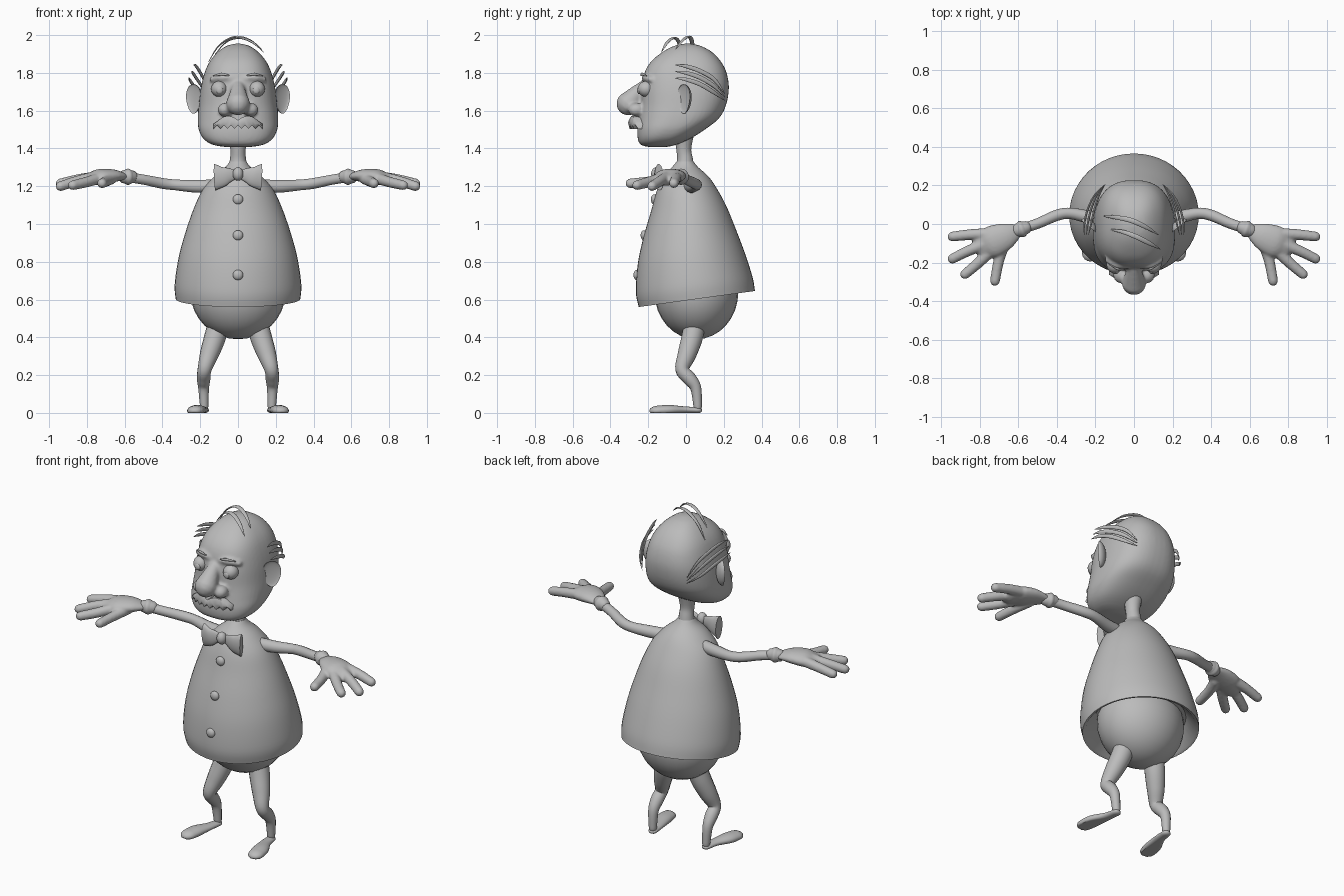
import bpy, bmesh
from math import sin, cos, pi, radians, copysign
from mathutils import Vector, Matrix

if "Cube" in bpy.data.objects:
    bpy.data.objects.remove(bpy.data.objects["Cube"])

GREY = (0.5, 0.5, 0.5, 1)
grey = bpy.data.materials.new("plain grey")
grey.use_nodes = True
grey.diffuse_color = GREY
grey.node_tree.nodes["Principled BSDF"].inputs["Base Color"].default_value = GREY


def finish(name, bm, mirror=False, voxel=0, smooth=4):
    bmesh.ops.recalc_face_normals(bm, faces=bm.faces)
    me = bpy.data.meshes.new(name)
    bm.to_mesh(me)
    bm.free()
    for p in me.polygons:
        p.use_smooth = True
    me.set_sharp_from_angle(angle=radians(50))
    me.materials.append(grey)
    ob = bpy.data.objects.new(name, me)
    bpy.context.collection.objects.link(ob)
    if voxel:
        rm = ob.modifiers.new("Blend", 'REMESH')
        rm.mode, rm.voxel_size, rm.use_smooth_shade = 'VOXEL', voxel, True
        sm = ob.modifiers.new("Soften", 'SMOOTH')
        sm.factor, sm.iterations = 0.5, smooth
    if mirror:
        ob.modifiers.new("Mirror", 'MIRROR').use_clip = False
    return ob


def spline(rows, n=5):
    """Catmull-Rom interpolation of equal-length tuples."""
    out = []
    for i in range(len(rows) - 1):
        a, b, c, d = (rows[max(0, min(len(rows) - 1, i + k))] for k in (-1, 0, 1, 2))
        for s in range(n):
            t = s / n
            out.append(tuple(q + 0.5 * t * (r - p + t * (2*p - 5*q + 4*r - e + t * (3*(q - r) + e - p)))
                             for p, q, r, e in zip(a, b, c, d)))
    return out + [tuple(rows[-1])]


def skin(bm, rings):
    """Bridge closed rings of points and cap both ends."""
    vs = [[bm.verts.new(p) for p in ring] for ring in rings]
    n = len(vs[0])
    for a, b in zip(vs, vs[1:]):
        for j in range(n):
            bm.faces.new((a[j], a[(j + 1) % n], b[(j + 1) % n], b[j]))
    bm.faces.new(vs[0][::-1])
    bm.faces.new(vs[-1])


def sweep(bm, pts, fu=1, fv=1, round_ends=True, seg=14):
    """Tapered tube through (x, y, z, radius) points."""
    P = [(Vector(p[:3]), max(p[3], 0.001)) for p in spline(pts)]
    if round_ends:
        for end in (0, -1):
            c, r = P[end]
            d = (c - P[1 if end == 0 else -2][0]).normalized()
            cap = [(c + d * r * sin(a), r * cos(a)) for a in (0.5, 1.0, 1.4)]
            P = cap[::-1] + P if end == 0 else P + cap
    rings, u = [], None
    for i, (c, r) in enumerate(P):
        t = (P[min(i + 1, len(P) - 1)][0] - P[max(i - 1, 0)][0]).normalized()
        if u is None:
            u = Vector((0, 0, 1)).cross(t) if abs(t.z) < 0.9 else Vector((1, 0, 0))
        u = (u - t * u.dot(t)).normalized()
        v = t.cross(u)
        rings.append([c + u * (r * fu * cos(k * 2 * pi / seg)) + v * (r * fv * sin(k * 2 * pi / seg))
                      for k in range(seg)])
    skin(bm, rings)


def loft(bm, rows, power=2.0, seg=48):
    """Stack of rounded rings: (z, front y, back y, half width, tilt)."""
    rings = []
    for z, f, b, w, tilt in rows:
        ring = []
        for k in range(seg):
            c, s = cos(k * 2 * pi / seg), sin(k * 2 * pi / seg)
            dx, dy = (copysign(abs(q) ** (2 / power), q) for q in (c, s))
            ry = (b - f) / 2
            ring.append((w * dx, (f + b) / 2 + ry * dy, z + tilt * ry * dy))
        rings.append(ring)
    skin(bm, rings)


def ball(bm, loc, size, rot=None):
    m = Matrix.Translation(loc) @ (rot or Matrix()) @ Matrix.Diagonal((*size, 1))
    return bmesh.ops.create_uvsphere(bm, u_segments=28, v_segments=16, radius=1, matrix=m)["verts"]


def tube(name, pts, mirror=False, **kw):
    bm = bmesh.new()
    sweep(bm, pts, **kw)
    return finish(name, bm, mirror)


# Coat with an open, turned-in hem
bm = bmesh.new()
coat = spline([(.603, -.25, .365, .33, .138), (.68, -.265, .352, .335, .13), (.82, -.255, .31, .315, .11),
               (.95, -.225, .265, .28, .08), (1.08, -.185, .215, .235, .06), (1.18, -.155, .165, .188, .03),
               (1.25, -.12, .12, .128, 0), (1.3, -.075, .065, .068, 0), (1.33, -.05, .04, .045, 0)])
hem = [(.68, -.18, .29, .26, .138), (.608, -.235, .35, .315, .138)]
loft(bm, hem + coat)
finish("coat", bm)

# Trousers seat and neck
bm = bmesh.new()
ball(bm, (0, .055, .64), (.252, .222, .25))
finish("trouser_seat", bm)
tube("neck", [(0, -.005, 1.28, .055), (0, -.005, 1.34, .043), (0, -.012, 1.4, .041), (0, -.01, 1.5, .06)])

# Legs and flat-soled feet
tube("legs", [(.105, .045, .46, .058), (.125, .03, .39, .057), (.152, .005, .31, .05), (.177, -.02, .23, .037),
              (.182, .02, .18, .036), (.182, .052, .13, .029), (.179, .062, .03, .022)], True)
bm = bmesh.new()
sweep(bm, [(.179, .06, .014, .026), (.19, -.01, .016, .031), (.215, -.09, .015, .045), (.226, -.15, .012, .044)],
      fv=.6, seg=24)
for v in bm.verts:
    v.co.z = max(v.co.z, 0)
finish("feet", bm, True)

# Arms, cuffs and hands
tube("arms", [(.14, .02, 1.2, .036), (.23, .035, 1.2, .034), (.33, .055, 1.207, .029), (.4, .045, 1.215, .029),
              (.5, .002, 1.235, .027), (.6, -.03, 1.25, .027)], True)
tube("cuffs", [(.565, -.02, 1.25, .035), (.582, -.026, 1.25, .043), (.6, -.032, 1.25, .036)], True, seg=20)
bm = bmesh.new()
sweep(bm, [(.6, -.03, 1.25, .034), (.66, -.06, 1.255, .068), (.73, -.09, 1.25, .083), (.77, -.105, 1.24, .07)],
      fv=.5, seg=20)
fingers = [((.75, -.05, 1.25), (.85, -.055, 1.235), (.94, -.065, 1.215)),
           ((.76, -.1, 1.25), (.86, -.14, 1.225), (.94, -.18, 1.2)),
           ((.74, -.14, 1.24), (.81, -.205, 1.22), (.875, -.26, 1.205)),
           ((.67, -.1, 1.24), (.7, -.19, 1.225), (.72, -.295, 1.215))]
for a, b, c in fingers:
    sweep(bm, [(*a, .03), (*b, .028), (*c, .026)])
finish("hands", bm, True, .007, 5)

# Head with blended nose and brow
bm = bmesh.new()
loft(bm, spline([(1.408, -.2, -.1, .07, 0), (1.42, -.24, -.05, .135, 0), (1.45, -.255, .02, .182, 0),
                 (1.5, -.258, .1, .208, 0), (1.56, -.25, .175, .213, 0), (1.63, -.24, .212, .208, 0),
                 (1.72, -.235, .227, .197, 0), (1.8, -.22, .215, .177, 0), (1.86, -.185, .185, .15, 0),
                 (1.91, -.125, .138, .108, 0), (1.942, -.065, .08, .062, 0), (1.955, -.01, .025, .015, 0)]),
     power=2.5)
sweep(bm, [(0, -.21, 1.74, .03), (0, -.26, 1.69, .045), (0, -.305, 1.638, .064)], seg=20)
for s in (-1, 1):
    ball(bm, (s * .068, -.262, 1.605), (.04, .045, .036))
    sweep(bm, [(s * .03, -.215, 1.768, .018), (s * .09, -.212, 1.775, .02), (s * .14, -.185, 1.765, .014)])
finish("head_and_nose", bm, False, .009, 4)

# Eyes, pupils and eyebrows
bm = bmesh.new()
ball(bm, (.1, -.21, 1.715), (.042, .045, .042))
finish("eyes", bm, True)
bm = bmesh.new()
ball(bm, (.097, -.249, 1.708), (.018, .01, .02))
finish("pupils", bm, True)
tube("eyebrows", [(.05, -.238, 1.787, .004), (.085, -.233, 1.793, .008), (.13, -.208, 1.785, .003)], True, fu=.7)

# Cupped ears
bm = bmesh.new()
ear = ball(bm, (0, 0, 0), (.05, .034, .078))
for v in ear:
    if v.co.y < 0:
        v.co.y *= -.35
    v.co.x *= 1 + 2.5 * v.co.z
bm.transform(Matrix.Translation((.236, -.012, 1.662)) @ Matrix.Rotation(radians(40), 4, 'Z'))
finish("ears", bm, True)

# Scalloped moustache
bm = bmesh.new()
tops = [1.55, 1.562, 1.57, 1.572, 1.568, 1.558, 1.543, 1.53]
rings = []
for i, top in enumerate(tops):
    x = i * .0185
    y = -.262 - .045 * (1 - (i / 7) ** 2)
    low = min(1.503 if i % 2 else 1.523, top - .006)
    rings.append([(x, -.2, top), (x, y + .012, top), (x, y, (top + low) / 2), (x, y + .008, low), (x, -.2, low)])
skin(bm, rings)
finish("moustache", bm, True)

# Bow tie
tube("bow_wings", [(.01, -.145, 1.262, .022), (.05, -.15, 1.258, .04), (.085, -.15, 1.25, .055),
                   (.122, -.142, 1.248, .07)], True, fu=.35, round_ends=False, seg=20)
bm = bmesh.new()
ball(bm, (0, -.155, 1.265), (.028, .03, .036))
finish("bow_knot", bm)

# Coat buttons
bm = bmesh.new()
for y, z in ((-.168, 1.13), (-.222, .94), (-.26, .73)):
    ball(bm, (0, y, z), (.027, .018, .027))
finish("buttons", bm)

# Loose hair over the crown
tube("crown_hair_back", [(-.155, .04, 1.86, .003), (-.1, .035, 1.945, .01), (-.02, .02, 1.99, .013),
                         (.06, -.015, 1.975, .011), (.125, -.055, 1.925, .002)], fv=.4)
tube("crown_hair_front", [(-.12, -.03, 1.9, .003), (-.06, -.04, 1.965, .01), (.01, -.065, 1.985, .013),
                          (.08, -.1, 1.96, .011), (.135, -.13, 1.91, .002)], fv=.4)

# Swept strands above each ear
for i, name in enumerate(("upper", "middle", "lower")):
    d = i * .035
    tube(name + "_side_hair", [(.235 + d / 3, -.055, 1.842 - d, .002), (.222 + d / 2, 0, 1.835 - d, .01),
                               (.205 + d / 2, .075, 1.81 - d, .012), (.18 + d / 3, .15, 1.765 - d, .01),
                               (.15, .205, 1.69 - d / 2, .002)], True, fu=.45)
